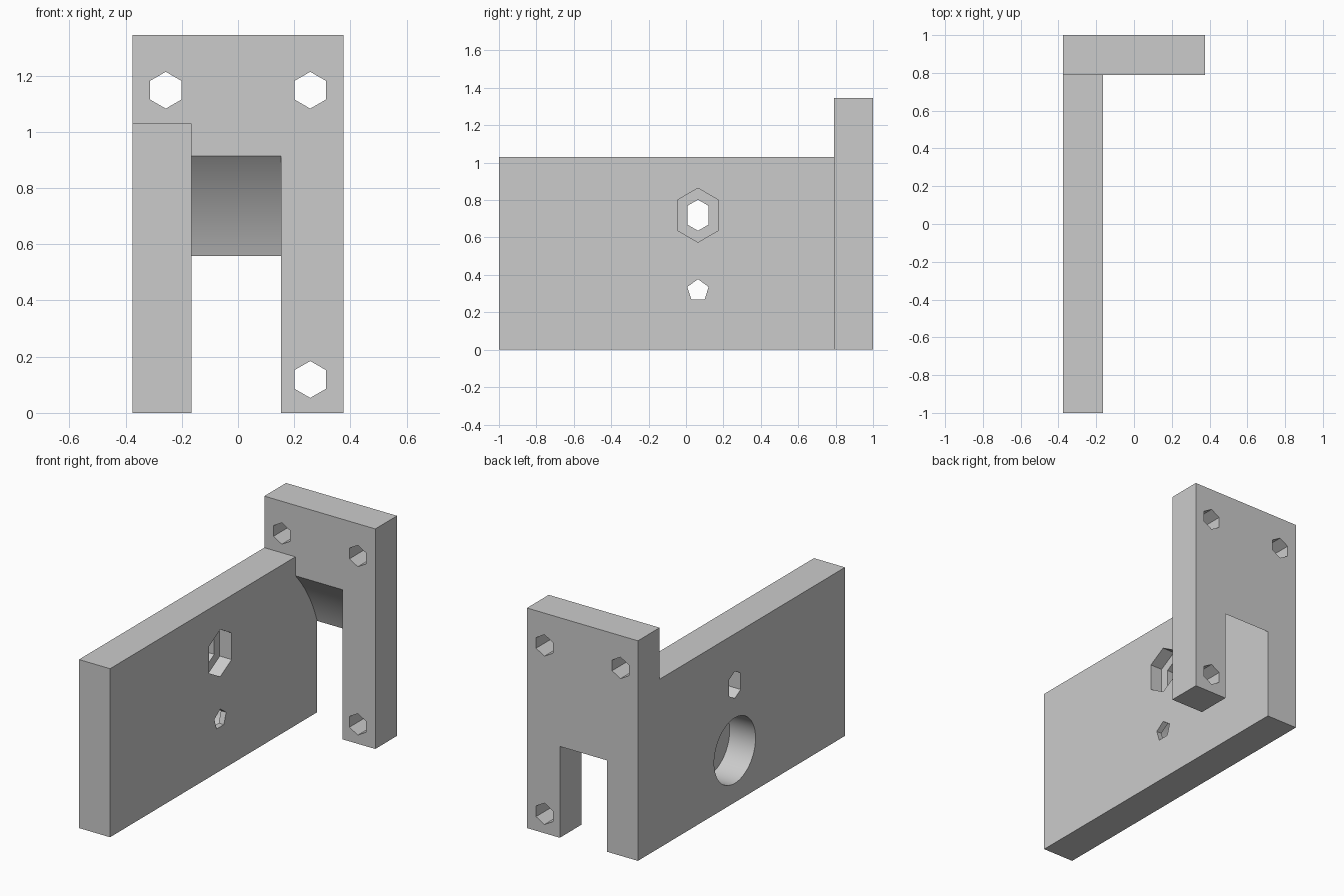
import bpy, bmesh
from math import sin, cos, pi, radians

old = bpy.data.objects.get("Cube")
if old:
    bpy.data.objects.remove(old, do_unlink=True)

grey = bpy.data.materials.new("plain_grey")
grey.use_nodes = True
GREY = (0.6, 0.6, 0.6, 1)
grey.diffuse_color = GREY
grey.node_tree.nodes["Principled BSDF"].inputs["Base Color"].default_value = GREY


def polygon(u, v, r, sides, stretch=0.0):
    """Point-up polygon; stretch pulls its halves apart vertically."""
    pts = []
    for i in range(sides):
        a = pi / 2 + 2 * pi * i / sides
        pts.append((u + r * cos(a), v + r * sin(a) + (stretch if sin(a) > 0 else -stretch)))
    return pts


def rect(u0, v0, u1, v1):
    return [(u0, v0), (u1, v0), (u1, v1), (u0, v1)]


def prism(name, pts, axis, lo, hi):
    """Extrude a profile along x (profile in y, z) or y (profile in x, z)."""
    bm = bmesh.new()
    place = (lambda p, d: (d, *p)) if axis == "x" else (lambda p, d: (p[0], d, p[1]))
    ends = [[bm.verts.new(place(p, d)) for p in pts] for d in (lo, hi)]
    n = len(pts)
    for ring in ends:
        bm.faces.new(ring)
    for i in range(n):
        j = (i + 1) % n
        bm.faces.new((ends[0][i], ends[0][j], ends[1][j], ends[1][i]))
    bmesh.ops.recalc_face_normals(bm, faces=bm.faces)
    mesh = bpy.data.meshes.new(name)
    bm.to_mesh(mesh)
    bm.free()
    mesh.materials.append(grey)
    obj = bpy.data.objects.new(name, mesh)
    bpy.context.collection.objects.link(obj)
    return obj


def cut(obj, pts, axis, lo, hi):
    cutter = prism("cutter", pts, axis, lo, hi)
    cutter.hide_render = True
    mod = obj.modifiers.new("cut", "BOOLEAN")
    mod.operation, mod.solver, mod.object = "DIFFERENCE", "EXACT", cutter
    bpy.context.view_layer.objects.active = obj
    bpy.ops.object.modifier_apply(modifier=mod.name)
    bpy.data.objects.remove(cutter, do_unlink=True)


# Main dimensions
LEFT, INNER, RIGHT = -0.375, -0.165, 0.375
FRONT, JOINT, BACK = -1.0, 0.79, 1.0
HOLE_Y = 0.064

# Long side plate: stretched bolt hole with nut recess, round bore over a small hole
side = prism("side_plate", rect(FRONT, 0, JOINT, 1.03), "x", LEFT, INNER)
cut(side, polygon(HOLE_Y, 0.719, 0.065, 6, 0.018), "x", -0.5, 0)
cut(side, polygon(HOLE_Y, 0.719, 0.1265, 6, 0.018), "x", INNER - 0.08, 0)
cut(side, polygon(HOLE_Y, 0.317, 0.06, 5), "x", -0.5, 0)
cut(side, polygon(HOLE_Y, 0.317, 0.2, 64), "x", -0.5, LEFT + 0.175)

# Mounting bracket: slot with a curved roof, three hexagonal screw holes
bracket = prism("mounting_bracket", rect(LEFT, 0, RIGHT, 1.345), "y", JOINT, BACK)
cut(bracket, polygon(HOLE_Y, 0.246, 0.987, 128), "x", INNER, 0.153)
for x, z in ((-0.257, 1.148), (0.257, 1.148), (0.257, 0.119)):
    cut(bracket, polygon(x, z, 0.0655, 6), "y", 0.5, 1.2)

# Smooth the round surfaces, keep the edges sharp
bpy.ops.object.select_all(action="DESELECT")
for obj in (side, bracket):
    obj.select_set(True)
bpy.context.view_layer.objects.active = side
bpy.ops.object.shade_smooth_by_angle(angle=radians(30))
